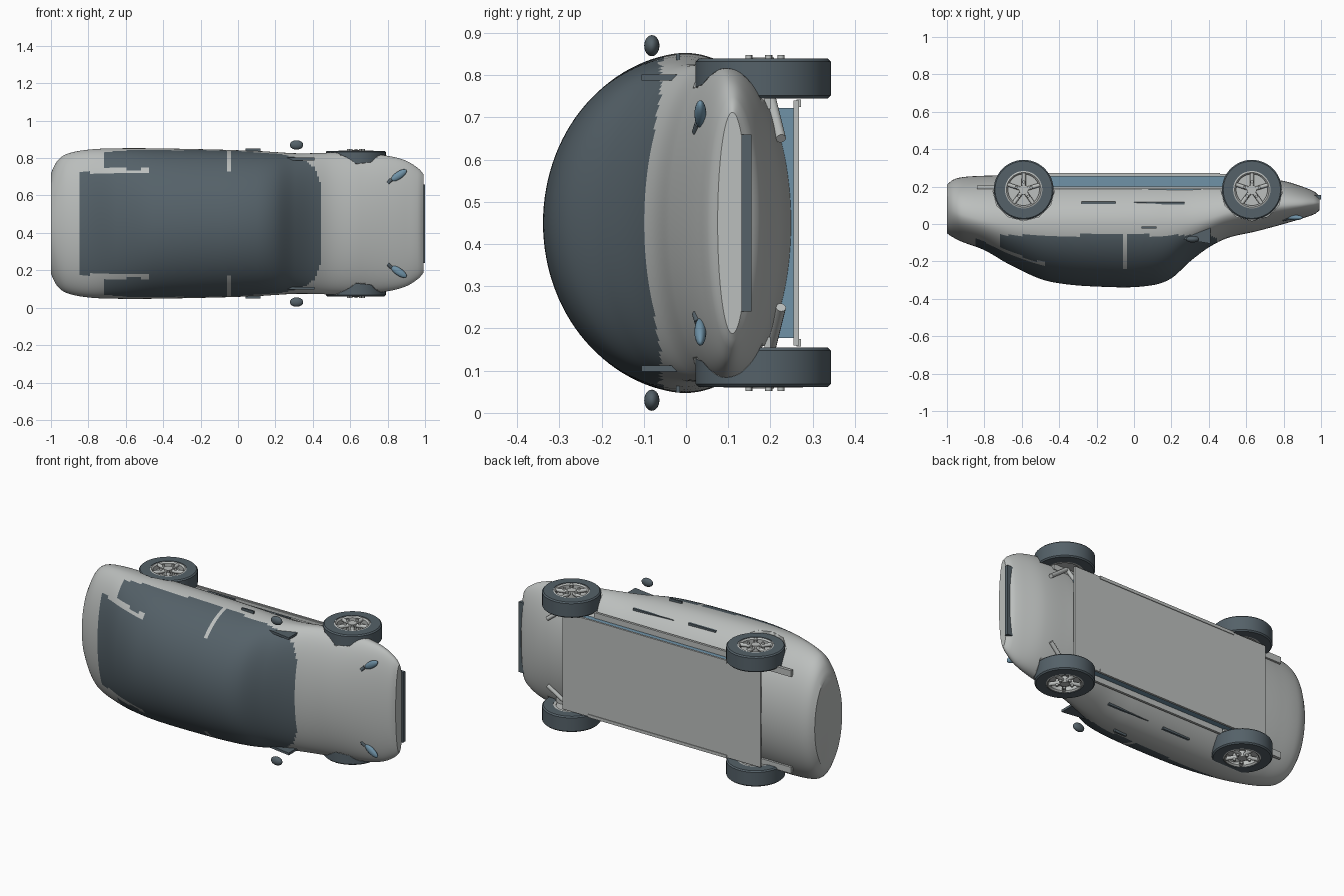
import bpy, bmesh, math
from mathutils import Vector

if "Cube" in bpy.data.objects:
    bpy.data.objects.remove(bpy.data.objects["Cube"])

MID = 0.45            # height of the car's centre plane, as it lies on its side
SIDES = (("left", 1), ("right", -1))


def material(name, r, g, b):
    m = bpy.data.materials.new(name)
    m.use_nodes = True
    m.diffuse_color = (r, g, b, 1)
    m.node_tree.nodes["Principled BSDF"].inputs["Base Color"].default_value = (r, g, b, 1)
    return m


paint = material("light grey paint", 0.50, 0.52, 0.51)
dark = material("dark slate", 0.09, 0.12, 0.14)
blue = material("steel blue", 0.16, 0.29, 0.39)


def finish(name, bm, mats, smooth=False):
    bmesh.ops.recalc_face_normals(bm, faces=bm.faces)
    me = bpy.data.meshes.new(name)
    bm.to_mesh(me)
    bm.free()
    ob = bpy.data.objects.new(name, me)
    bpy.context.collection.objects.link(ob)
    for m in mats:
        me.materials.append(m)
    if smooth:
        bpy.ops.object.select_all(action="DESELECT")
        ob.select_set(True)
        bpy.context.view_layer.objects.active = ob
        bpy.ops.object.shade_smooth_by_angle(angle=math.radians(35))
    return ob


def box(name, mat, x, y, z):
    """Box from three (low, high) ranges."""
    bm = bmesh.new()
    bmesh.ops.create_cube(bm, size=1)
    for v in bm.verts:
        v.co = [(r[0] + r[1]) / 2 + c * (r[1] - r[0]) for r, c in zip((x, y, z), v.co)]
    return finish(name, bm, [mat])


def side_box(name, mat, x, y, d):
    """A pair of boxes mirrored about the centre plane."""
    for side, s in SIDES:
        box(f"{name}_{side}", mat, x, y, sorted(MID + s * k for k in d))


def lathe(name, mat, profile, centre, s, steps=48):
    """Spin a closed (radius, offset) profile about the z axis."""
    bm = bmesh.new()
    rings = []
    for i in range(steps):
        a = math.tau * i / steps
        rings.append([bm.verts.new((centre[0] + r * math.cos(a), centre[1] + r * math.sin(a),
                                    centre[2] + s * h)) for r, h in profile])
    n = len(profile)
    for i in range(steps):
        p, q = rings[i], rings[(i + 1) % steps]
        for k in range(n):
            bm.faces.new((p[k], p[(k + 1) % n], q[(k + 1) % n], q[k]))
    return finish(name, bm, [mat], True)


def rod(name, mat, a, b, radius):
    a, b = Vector(a), Vector(b)
    bm = bmesh.new()
    bmesh.ops.create_cone(bm, cap_ends=True, segments=12, radius1=radius, radius2=radius,
                          depth=(b - a).length)
    turn = Vector((0, 0, 1)).rotation_difference(b - a)
    for v in bm.verts:
        v.co = turn @ v.co + (a + b) / 2
    return finish(name, bm, [mat], True)


def ellipsoid(name, mat, centre, radii, tilt=0.0):
    bm = bmesh.new()
    bmesh.ops.create_uvsphere(bm, u_segments=24, v_segments=14, radius=1)
    ob = finish(name, bm, [mat], True)
    ob.location, ob.scale, ob.rotation_euler = centre, radii, (0, tilt, 0)


# Body stations: x, roof y, widest y, belly y, half width
STATIONS = [
    (-1, -.05, .08, .21, .27), (-.97, -.07, .07, .235, .33), (-.92, -.095, .05, .25, .37),
    (-.8, -.14, .02, .258, .395), (-.65, -.225, 0, .26, .402), (-.45, -.308, 0, .26, .402),
    (-.1, -.338, 0, .26, .395), (.1, -.327, 0, .26, .388), (.2, -.29, 0, .26, .382),
    (.3, -.2, .01, .26, .376), (.4, -.125, .03, .26, .376), (.5, -.075, .06, .255, .379),
    (.65, -.04, .09, .245, .377), (.8, 0, .1, .23, .362), (.9, .03, .105, .2, .335),
    (.97, .055, .11, .17, .29), (.992, .075, .11, .145, .262)]


def slope(i, k):
    a, b = STATIONS[max(i - 1, 0)], STATIONS[min(i + 1, len(STATIONS) - 1)]
    return (b[k] - a[k]) / (b[0] - a[0])


def section(x):
    """Smoothly interpolated station values at x."""
    i = max(j for j in range(len(STATIONS) - 1) if STATIONS[j][0] <= x + 1e-6)
    p, q = STATIONS[i], STATIONS[i + 1]
    w = q[0] - p[0]
    t = (x - p[0]) / w
    return [(1 + 2 * t) * (1 - t) ** 2 * p[k] + t * (1 - t) ** 2 * w * slope(i, k)
            + t * t * (3 - 2 * t) * q[k] + t * t * (t - 1) * w * slope(i + 1, k)
            for k in range(1, 5)]


def is_glass(c):
    d = abs(c.z - MID)
    if c.y > -0.06 or c.x < -0.85 or c.x > 0.44 - 0.4 * max(0, d - 0.22):
        return False
    if c.x < -0.48 and 0.272 < d < 0.292:        # rear pillar
        return False
    if d > 0.28 and -0.056 < c.x < -0.034:       # door pillar
        return False
    return d < 0.28 or c.x > -0.72


# Body shell
bm = bmesh.new()
rings, count, around = [], 182, 120
for i in range(count + 1):
    x = -1 + 1.992 * i / count
    top, mid, low, half = section(x)
    ring = []
    for j in range(around):
        a = math.tau * j / around
        c = math.cos(a)
        ring.append(bm.verts.new((x, mid + c * (low - mid if c > 0 else mid - top),
                                  MID + half * math.sin(a))))
    rings.append(ring)
for p, q in zip(rings, rings[1:]):
    for j in range(around):
        k = (j + 1) % around
        bm.faces.new((p[j], p[k], q[k], q[j]))
bm.faces.new(rings[0])
bm.faces.new(rings[-1])
for f in bm.faces:
    f.material_index = int(is_glass(f.calc_center_median()))
body = finish("body", bm, [paint, dark], True)

# Wheels, with arches cut from the body
TYRE = [(.1, -.047), (.153, -.047), (.16, -.04), (.16, .04), (.153, .047), (.1, .047)]
RIM = [(.084, -.045), (.101, -.045), (.101, .044), (.092, .048), (.084, .04)]
for end, wx in (("rear", -0.59), ("front", 0.63)):
    for side, s in SIDES:
        tag = f"{end}_{side}"
        hub = Vector((wx, 0.183, MID + s * 0.342))
        out = Vector((0, 0, s))
        cutter = rod("arch_cutter", paint, hub - out * .05, hub + out * .12, .166)
        cutter.hide_render = True
        cut = body.modifiers.new("arch", "BOOLEAN")
        cut.operation, cut.object, cut.solver = "DIFFERENCE", cutter, "EXACT"
        bpy.context.view_layer.objects.active = body
        bpy.ops.object.modifier_apply(modifier=cut.name)
        bpy.data.objects.remove(cutter)

        lathe(f"tyre_{tag}", dark, TYRE, hub, s)
        lathe(f"rim_{tag}", paint, RIM, hub, s)
        rod(f"brake_disc_{tag}", paint, hub - out * .04, hub + out * .015, .087)
        rod(f"hub_{tag}", paint, hub, hub + out * .05, .026)
        for n in range(5):
            a = math.tau * n / 5 + 0.3
            arm = Vector((math.cos(a), math.sin(a), 0))
            rod(f"spoke_{tag}_{n}", paint, hub + out * .036, hub + out * .036 + arm * .09, .011)
            nut = hub + arm * .042
            rod(f"wheel_nut_{tag}_{n}", paint, nut, nut + out * .056, .008)

# Underside
box("chassis", blue, (-.6, .6), (.1, .255), (MID - .272, MID + .272))
box("floor_pan", paint, (-.68, .63), (.255, .268), (MID - .29, MID + .29))
side_box("floor_rail", paint, (-.46, .46), (.262, .272), (.275, .293))
side_box("sill_bar", paint, (-.44, .47), (.186, .2), (.26, .305))
side_box("rear_arm", paint, (-.84, -.45), (.188, .206), (.27, .308))
side_box("front_arm", paint, (.55, .72), (.186, .2), (.27, .308))
for side, s in SIDES:
    for n, x in enumerate((.56, .76)):
        rod(f"front_strut_{side}_{n}", paint, (.63, .2, MID + s * .3),
            (x, .225, MID + s * .2), .012)

# Nose and door trim
box("front_bumper_bar", dark, (.96, 1), (.132, .155), (MID - .21, MID + .21))
side_box("door_handle", dark, (.04, .12), (-.024, -.014), (.37, .402))
side_box("rear_side_vent", dark, (-.28, -.1), (.107, .12), (.33, .364))
side_box("front_side_vent", dark, (0, .27), (.104, .117), (.33, .352))

# Lamps and mirrors
for side, s in SIDES:
    ellipsoid(f"headlight_{side}", blue, (.86, .034, MID + s * .258), (.05, .014, .02), -s * .6)
    rod(f"indicator_{side}", dark, (.8, .024, MID + s * .215), (.82, .03, MID + s * .235), .01)
    ellipsoid(f"mirror_{side}", dark, (.313, -.081, MID + s * .42), (.036, .018, .025))
    bm = bmesh.new()
    outline = [(.25, -.08), (.41, -.105), (.41, -.015), (.3, -.015)]
    plate = bm.faces.new([bm.verts.new((x, y, MID + s * .338)) for x, y in outline])
    extra = bmesh.ops.extrude_face_region(bm, geom=[plate])["geom"]
    bmesh.ops.translate(bm, vec=(0, 0, s * .014),
                        verts=[g for g in extra if isinstance(g, bmesh.types.BMVert)])
    finish(f"mirror_mount_{side}", bm, [dark])
